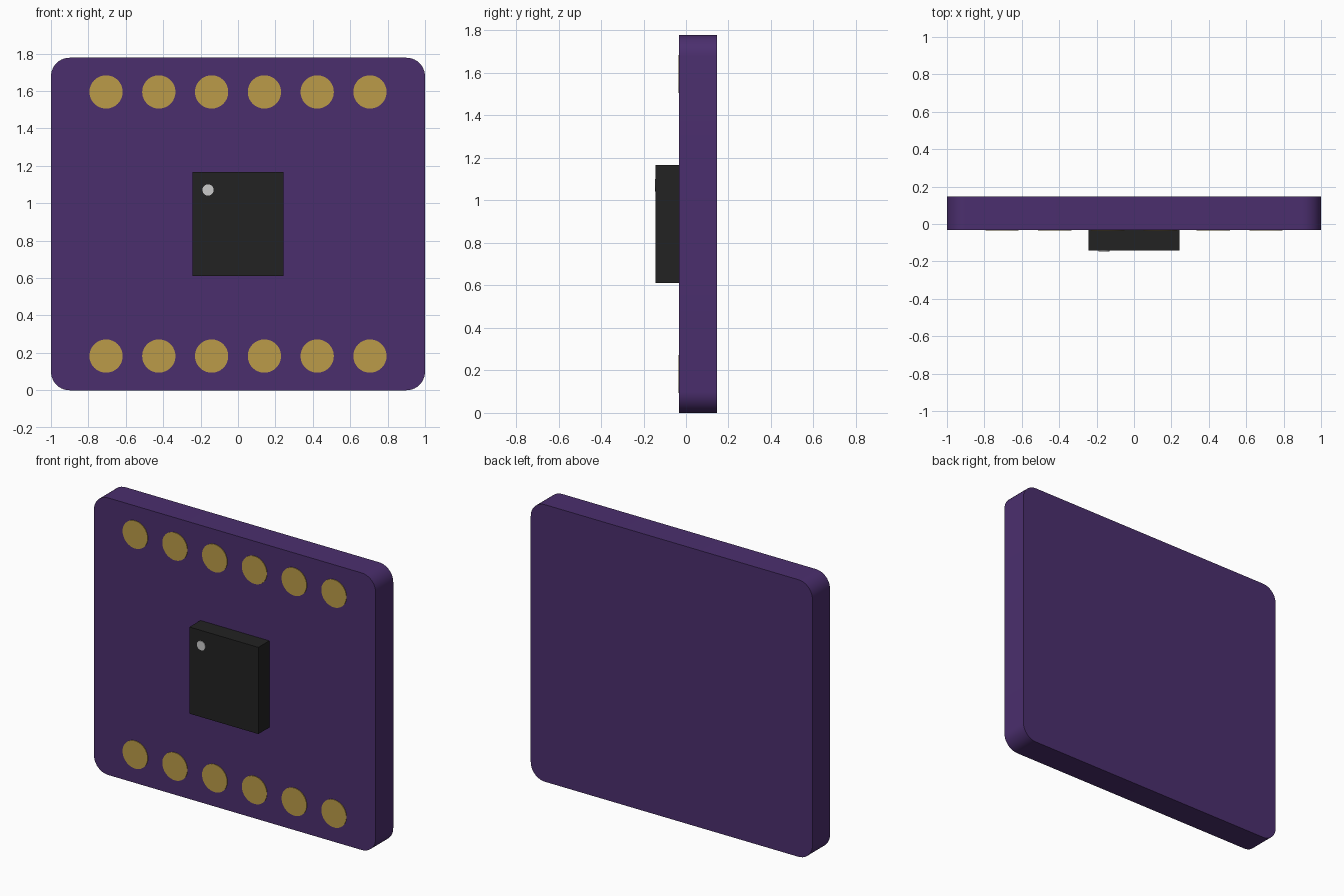
import bpy, math

if "Cube" in bpy.data.objects:
    bpy.data.objects.remove(bpy.data.objects["Cube"])

BOARD_FRONT, BOARD_BACK = -0.032, 0.146
CHIP_FRONT = -0.143
MID_Z = 0.889


def material(name, rgb):
    m = bpy.data.materials.new(name)
    m.diffuse_color = (*rgb, 1)
    m.use_nodes = True
    m.node_tree.nodes["Principled BSDF"].inputs["Base Color"].default_value = m.diffuse_color
    return m


def finish(name, mat):
    ob = bpy.context.object
    ob.name = name
    ob.data.materials.append(mat)
    bpy.ops.object.transform_apply(location=False, rotation=True, scale=True)
    return ob


def box(name, size, loc, mat):
    bpy.ops.mesh.primitive_cube_add(size=1, location=loc)
    bpy.context.object.scale = size
    return finish(name, mat)


def disc(name, radius, x, z, front, back, mat):
    bpy.ops.mesh.primitive_cylinder_add(
        vertices=48, radius=radius, depth=back - front,
        location=(x, (front + back) / 2, z), rotation=(math.pi / 2, 0, 0))
    ob = finish(name, mat)
    bpy.ops.object.shade_smooth_by_angle(angle=math.radians(30))
    return ob


purple = material("purple_mask", (0.07, 0.028, 0.155))
gold = material("gold", (0.50, 0.33, 0.065))
black = material("black_plastic", (0.016, 0.016, 0.016))
white = material("white_mark", (0.62, 0.62, 0.62))

# Board: slab with its four depth-wise edges rounded
board = box("board", (2, BOARD_BACK - BOARD_FRONT, 2 * MID_Z),
            (0, (BOARD_FRONT + BOARD_BACK) / 2, MID_Z), purple)
weights = board.data.attributes.new("bevel_weight_edge", 'FLOAT', 'EDGE')
for e in board.data.edges:
    a, b = (board.data.vertices[i].co for i in e.vertices)
    weights.data[e.index].value = 1.0 if abs(a.y - b.y) > 0.01 else 0.0
bevel = board.modifiers.new("round_corners", 'BEVEL')
bevel.limit_method = 'WEIGHT'
bevel.width = 0.1
bevel.segments = 10
bpy.ops.object.modifier_apply(modifier=bevel.name)
bpy.ops.object.shade_smooth_by_angle(angle=math.radians(30))

# Chip, with its orientation dot in the upper left corner
box("chip", (0.489, BOARD_FRONT - CHIP_FRONT, 0.556),
    (0, (BOARD_FRONT + CHIP_FRONT) / 2, MID_Z), black)
disc("chip_dot", 0.03, -0.16, 1.071, CHIP_FRONT - 0.003, CHIP_FRONT, white)

# Two rows of six contact pads
for row, z in (("bottom", MID_Z - 0.706), ("top", MID_Z + 0.706)):
    for i in range(6):
        disc(f"{row}_pad_{i + 1}", 0.089, (i - 2.5) * 0.2822, z,
             BOARD_FRONT - 0.004, BOARD_FRONT, gold)
